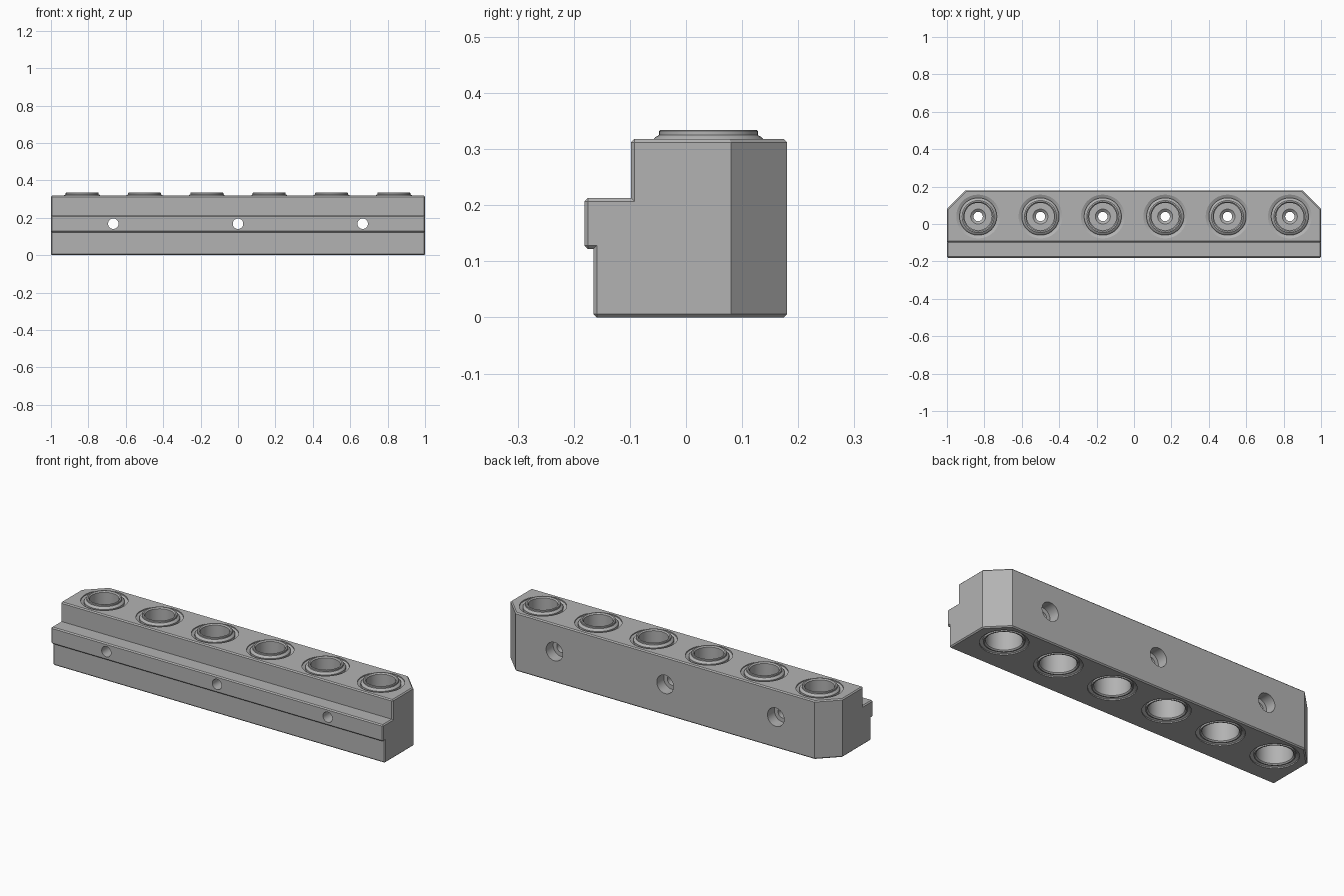
import bpy, bmesh, math
from mathutils import Matrix, Vector

if "Cube" in bpy.data.objects:
    bpy.data.objects.remove(bpy.data.objects["Cube"], do_unlink=True)

steel = bpy.data.materials.new("steel grey")
steel.use_nodes = True
GREY = (0.45, 0.45, 0.45, 1)
steel.diffuse_color = GREY
steel.node_tree.nodes["Principled BSDF"].inputs["Base Color"].default_value = GREY


def make_object(name, bm):
    bmesh.ops.recalc_face_normals(bm, faces=bm.faces)
    mesh = bpy.data.meshes.new(name)
    bm.to_mesh(mesh)
    bm.free()
    mesh.materials.append(steel)
    obj = bpy.data.objects.new(name, mesh)
    bpy.context.collection.objects.link(obj)
    return obj


def lathe(name, profile, matrix, steps=48):
    """Revolve a closed (radius, height) outline about its own z axis."""
    bm = bmesh.new()
    rings = []
    for i in range(steps):
        a = math.tau * i / steps
        rings.append([bm.verts.new((r * math.cos(a), r * math.sin(a), z)) for r, z in profile])
    n = len(profile)
    for i in range(steps):
        p, q = rings[i], rings[(i + 1) % steps]
        for j in range(n):
            k = (j + 1) % n
            if profile[j][0] or profile[k][0]:
                bm.faces.new((p[j], q[j], q[k], p[k]))
    bmesh.ops.remove_doubles(bm, verts=bm.verts, dist=1e-6)
    obj = make_object(name, bm)
    obj.data.transform(matrix)
    return obj


def smooth(obj):
    bpy.ops.object.select_all(action="DESELECT")
    obj.select_set(True)
    bpy.context.view_layer.objects.active = obj
    bpy.ops.object.shade_smooth_by_angle(angle=math.radians(30))


# Stepped bar: side section extruded along x
TOP, BACK, CHAMFER = 0.318, 0.18, 0.006
section = [(-0.165, 0), (BACK, 0), (BACK, TOP), (-0.098, TOP),
           (-0.098, 0.213), (-0.181, 0.213), (-0.181, 0.122), (-0.165, 0.122)]
bm = bmesh.new()
face = bm.faces.new([bm.verts.new((-1, y, z)) for y, z in section])
ext = bmesh.ops.extrude_face_region(bm, geom=[face])
bmesh.ops.translate(bm, vec=(2, 0, 0), verts=[v for v in ext["geom"] if isinstance(v, bmesh.types.BMVert)])

# Cut both rear corners at 45 degrees
for side in (-1, 1):
    cut = bmesh.ops.bisect_plane(bm, geom=bm.verts[:] + bm.edges[:] + bm.faces[:],
                                 plane_co=(side, 0.08, 0), plane_no=(side, 1, 0), clear_outer=True)
    bmesh.ops.edgeloop_fill(bm, edges=[e for e in cut["geom_cut"] if isinstance(e, bmesh.types.BMEdge)])
bmesh.ops.recalc_face_normals(bm, faces=bm.faces)

# Small chamfer on the square outer edges
sharp = [e for e in bm.edges if e.is_convex and e.calc_face_angle() > math.radians(60)]
bmesh.ops.bevel(bm, geom=sharp, offset=CHAMFER, segments=1, affect="EDGES", profile=0.5)
body = make_object("body", bm)

# Cutters: vertical sockets with flared mouths, and counterbored screw holes
SOCKET_Y, R = 0.04, 0.1
socket_x = [(i - 2.5) / 3 for i in range(6)]
socket = [(0, -0.02), (0.117, -0.02), (0.117, 0.006), (R, 0.014),
          (R, TOP - 0.014), (0.117, TOP - 0.006), (0.117, TOP + 0.02), (0, TOP + 0.02)]
screw = [(0, -0.25), (0.028, -0.25), (0.028, 0.12), (0.05, 0.12), (0.05, 0.25), (0, 0.25)]
cutters = [lathe("socket_cutter", socket, Matrix.Translation((x, SOCKET_Y, 0))) for x in socket_x]
for x in (-2 / 3, 0, 2 / 3):
    turn = Matrix.Translation((x, 0, 0.168)) @ Matrix.Rotation(-math.pi / 2, 4, "X")
    cutters.append(lathe("screw_cutter", screw, turn))
for cutter in cutters:
    cutter.hide_render = True
    mod = body.modifiers.new("hole", "BOOLEAN")
    mod.object = cutter
    mod.solver = "EXACT"
bpy.context.view_layer.objects.active = body
for mod in list(body.modifiers):
    bpy.ops.object.modifier_apply(modifier=mod.name)
for cutter in cutters:
    bpy.data.objects.remove(cutter, do_unlink=True)
smooth(body)

# Bushings: raised collar, deep bore from each end, pierced web between
bushing = [(R, 0.004), (R, 0.315), (0.095, 0.321), (0.088, 0.325), (0.088, 0.332), (0.086, 0.334),
           (0.079, 0.334), (0.073, 0.328), (0.073, 0.2), (0.04, 0.2), (0.025, 0.188), (0.025, 0.15),
           (0.088, 0.15), (0.088, 0.01), (0.094, 0.004)]
for i, x in enumerate(socket_x):
    smooth(lathe(f"bushing_{i + 1}", bushing, Matrix.Translation((x, SOCKET_Y, 0))))
